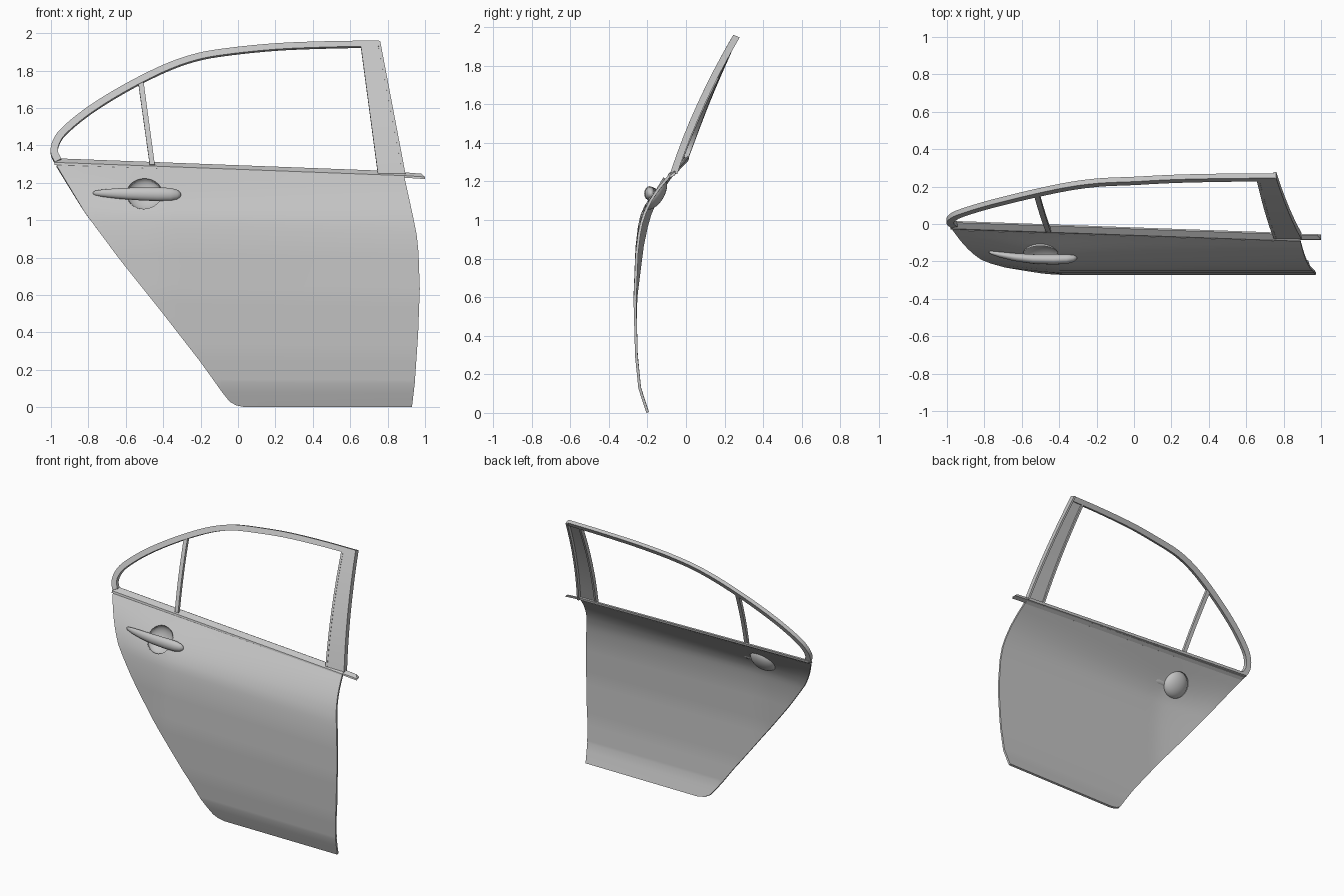
import bpy, bmesh, math
from mathutils import Vector, Matrix

old = bpy.data.objects.get("Cube")
if old:
    bpy.data.objects.remove(old)

grey = bpy.data.materials.new("light_grey")
grey.use_nodes = True
grey.diffuse_color = (0.55, 0.55, 0.55, 1)
grey.node_tree.nodes["Principled BSDF"].inputs["Base Color"].default_value = grey.diffuse_color


def lerp_table(table, t):
    """Piecewise linear lookup in (key, value) pairs."""
    for (a, va), (b, vb) in zip(table, table[1:]):
        if t <= b:
            return va + (vb - va) * max(0, t - a) / (b - a)
    return table[-1][1]


def smooth_path(pts, steps=5):
    """Catmull-Rom curve through 2D points."""
    pts = [Vector(p) for p in pts]
    ext = [2 * pts[0] - pts[1]] + pts + [2 * pts[-1] - pts[-2]]
    out = []
    for a, b, c, d in zip(ext, ext[1:], ext[2:], ext[3:]):
        for i in range(steps):
            t = i / steps
            out.append(0.5 * (2 * b + (c - a) * t + (2 * a - 5 * b + 4 * c - d) * t ** 2
                              + (3 * b - a - 3 * c + d) * t ** 3))
    return out + [pts[-1]]


def finish(name, bm, angle=30):
    bmesh.ops.recalc_face_normals(bm, faces=bm.faces)
    mesh = bpy.data.meshes.new(name)
    bm.to_mesh(mesh)
    bm.free()
    obj = bpy.data.objects.new(name, mesh)
    bpy.context.collection.objects.link(obj)
    mesh.materials.append(grey)
    shade(obj, angle)
    return obj


def select(obj):
    bpy.ops.object.select_all(action='DESELECT')
    obj.select_set(True)
    bpy.context.view_layer.objects.active = obj


def shade(obj, angle):
    select(obj)
    bpy.ops.object.shade_smooth_by_angle(angle=math.radians(angle))


def loft(name, rings, angle=30):
    """Closed, capped tube through equal-sized rings of points."""
    bm = bmesh.new()
    loops = [[bm.verts.new(p) for p in ring] for ring in rings]
    n = len(loops[0])
    for a, b in zip(loops, loops[1:]):
        for i in range(n):
            j = (i + 1) % n
            bm.faces.new((a[i], a[j], b[j], b[i]))
    bm.faces.new(loops[0])
    bm.faces.new(loops[-1])
    return finish(name, bm, angle)


# Curved outer skin of the door
SECTION = [(0, -.205), (.06, -.225), (.13, -.247), (.3, -.264), (.6, -.272), (.85, -.262),
           (.95, -.25), (1.01, -.238), (1.08, -.215), (1.14, -.185), (1.2, -.145), (1.26, -.095)]
LEADING = [(0, .04), (.01, -.01), (.03, -.045), (.08, -.085), (.24, -.2), (.5, -.405),
           (.78, -.635), (1.02, -.82), (1.14, -.895), (1.26, -.97)]
TRAILING = [(0, .93), (.13, .945), (.4, .963), (.65, .972), (.85, .965), (.95, .955),
            (1.05, .935), (1.26, .89)]


def skin(x, h):
    s = min(1, max(0, (h - 1) / .26))
    s = s * s * (3 - 2 * s)
    bow = .13 * max(0, -x - .4) ** 1.2
    y = lerp_table(SECTION, h) + (1 - s) * bow + s * .033 * (.9 - x)
    return Vector((x, y, h * (1 - .027 * x)))


bm = bmesh.new()
heights = [0, .01, .03, .06, .08, .13, .15] + [.2 + .05 * i for i in range(16)]
heights += [.98, 1.01, 1.04, 1.07, 1.1, 1.13, 1.16, 1.19, 1.22, 1.26]
COLS = 28
rows = []
for h in heights:
    x0, x1 = lerp_table(LEADING, h), lerp_table(TRAILING, h)
    rows.append([bm.verts.new(skin(x0 + (x1 - x0) * i / COLS, h)) for i in range(COLS + 1)])
for a, b in zip(rows, rows[1:]):
    for i in range(COLS):
        bm.faces.new((a[i], a[i + 1], b[i + 1], b[i]))
panel = finish("door_panel", bm)
solid = panel.modifiers.new("thickness", 'SOLIDIFY')
solid.thickness = .014
solid.offset = -1

# Recess behind the handle: hole in the skin plus a bowl
centre = skin(-.5, 1.125)
tilt = Matrix.Translation(centre) @ Matrix.Rotation(math.radians(-31), 4, 'X')
bm = bmesh.new()
bmesh.ops.create_cone(bm, cap_ends=True, segments=32, radius1=1, radius2=1, depth=.3,
                      matrix=tilt @ Matrix.Diagonal((.093, 1, .093, 1))
                      @ Matrix.Rotation(math.pi / 2, 4, 'X'))
cutter = finish("recess_cutter", bm)
cutter.hide_render = True
cut = panel.modifiers.new("recess", 'BOOLEAN')
cut.operation = 'DIFFERENCE'
cut.solver = 'EXACT'
cut.object = cutter
select(panel)
bpy.ops.object.convert(target='MESH')
bpy.data.objects.remove(cutter)
shade(panel, 25)

bm = bmesh.new()
bmesh.ops.create_uvsphere(bm, u_segments=32, v_segments=16, radius=1,
                          matrix=Matrix.Rotation(math.pi / 2, 4, 'X'))
bmesh.ops.delete(bm, geom=[v for v in bm.verts if v.co.y < -.01], context='VERTS')
bmesh.ops.transform(bm, verts=bm.verts, matrix=tilt @ Matrix.Diagonal((.096, .055, .096, 1)))
finish("handle_recess", bm, 60)

# Pull handle, tapering towards its front tip
GRIP = [(-.775, .004, -.15), (-.765, .012, -.153), (-.72, .02, -.163), (-.64, .028, -.177),
        (-.54, .034, -.187), (-.43, .037, -.189), (-.36, .035, -.187), (-.325, .026, -.184),
        (-.31, .014, -.182), (-.305, .004, -.181)]
loft("pull_handle", [[(x, y + .75 * r * math.cos(a), 1.14 - .02 * (x + .5) + r * math.sin(a))
                      for a in (math.tau * k / 16 for k in range(16))]
                     for x, r, y in GRIP], 50)


# Window frame lies on a leaning, bowed surface
def lean(x, z, depth=0.0):
    d = z - 1.25
    y = -.08 + .33 * d + .18 * d * d + .04 * max(0, -x)
    return (x, y + depth, z - .35 * depth)


def bar(name, left, right, z0, z1, depth, front=0.0):
    """Upright between two sloping edges, each given as bottom and top x."""
    rings = []
    for i in range(9):
        t = i / 8
        z = z0 + (z1 - z0) * t
        a, b = (e[0] + (e[1] - e[0]) * t for e in (left, right))
        rings.append([lean(a, z, front), lean(b, z, front), lean(b, z, depth), lean(a, z, depth)])
    return loft(name, rings)


path = smooth_path([(-.962, 1.32), (-.982, 1.365), (-.972, 1.42), (-.925, 1.485), (-.79, 1.594),
                    (-.6, 1.711), (-.4, 1.812), (-.24, 1.87), (-.08, 1.901), (.2, 1.93),
                    (.5, 1.942), (.755, 1.945)])
rings = []
for i, p in enumerate(path):
    along = (path[min(i + 1, len(path) - 1)] - path[max(i - 1, 0)]).normalized()
    side = Vector((-along.y, along.x)) * (.02 - .005 * i / len(path))
    o, n = p + side, p - side
    rings.append([lean(*o), lean(*n), lean(*n, .026), lean(*o, .026)])
loft("window_frame", rings)

# Rear pillar with raised lips, and the quarter window divider
bar("pillar_plate", (.752, .66), (.89, .755), 1.25, 1.945, .014, .002)
bar("pillar_inner_lip", (.748, .655), (.762, .67), 1.25, 1.945, .026)
bar("pillar_outer_lip", (.88, .745), (.895, .76), 1.25, 1.959, .034)
bar("window_divider", (-.472, -.535), (-.445, -.506), 1.3, 1.75, .022, .003)

# Belt moulding with its overhanging tip
BELT = [(-.024, -.018), (-.02, -.004), (.014, .018), (.022, .014), (.018, -.004)]
loft("belt_moulding", [[(x, y + dy, z + dz) for dy, dz in BELT]
                       for x, y, z in ((-.98, -.005, 1.313), (.89, -.072, 1.242))])
loft("belt_tip", [[(x + .02 * (dz < 0) * (x > .95), y + .7 * dy, z + .8 * dz) for dy, dz in BELT]
                  for x, y, z in ((.88, -.07, 1.242), (.98, -.07, 1.234))])
# Inner ledge joining the skin to the moulding
loft("belt_ledge", [[(x, y, z), (x, y + .035, z + .022), (x, y + .035, z + .01), (x, y + .004, z - .012)]
                    for x, y, z in (skin(-.968, 1.257), skin(.888, 1.257))])
